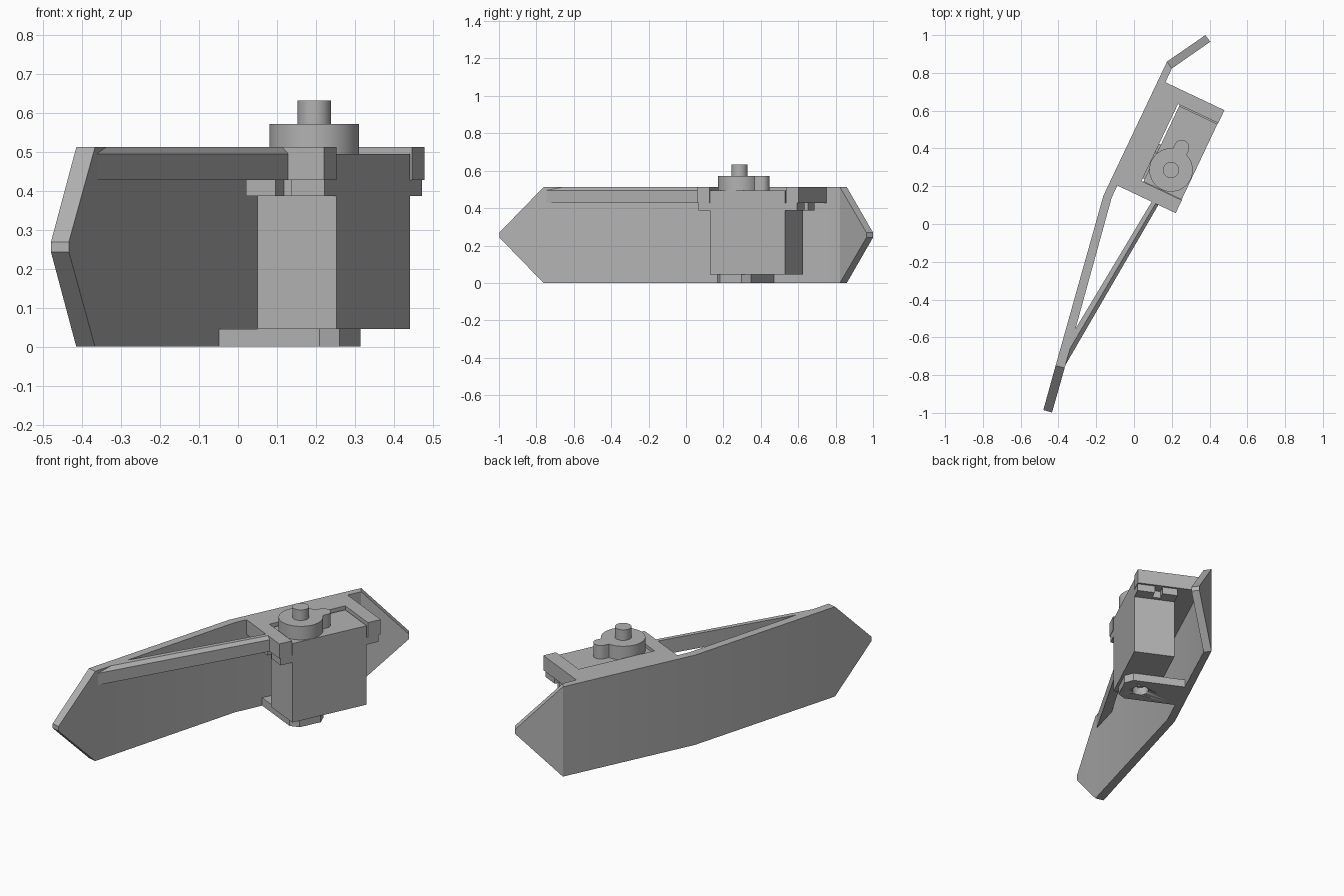
import bpy, bmesh, math
from mathutils import Matrix

default = bpy.data.objects.get("Cube")
if default:
    bpy.data.objects.remove(default)

# Single grey material
grey = bpy.data.materials.new("plain_grey")
grey.use_nodes = True
COLOR = (0.45, 0.45, 0.45, 1)
grey.diffuse_color = COLOR
grey.node_tree.nodes["Principled BSDF"].inputs["Base Color"].default_value = COLOR

# Frame of the motor: origin on the shaft, local x along the mount, local y to the plate
MOTOR = Matrix.Translation((0.196, 0.286, 0)) @ Matrix.Rotation(math.radians(64.66), 4, 'Z')
TOP = 0.512


def loft(name, rings, frame=Matrix()):
    """Join a row of equal closed rings and cap both ends."""
    bm = bmesh.new()
    rows = [[bm.verts.new(p) for p in ring] for ring in rings]
    n = len(rows[0])
    for a, b in zip(rows, rows[1:]):
        for i in range(n):
            j = (i + 1) % n
            bm.faces.new((a[i], a[j], b[j], b[i]))
    bm.faces.new(rows[0][::-1])
    bm.faces.new(rows[-1])
    bmesh.ops.recalc_face_normals(bm, faces=bm.faces)
    mesh = bpy.data.meshes.new(name)
    bm.to_mesh(mesh)
    bm.free()
    mesh.materials.append(grey)
    ob = bpy.data.objects.new(name, mesh)
    bpy.context.collection.objects.link(ob)
    ob.matrix_world = frame
    bpy.ops.object.select_all(action='DESELECT')
    ob.select_set(True)
    bpy.context.view_layer.objects.active = ob
    bpy.ops.object.shade_smooth_by_angle(angle=math.radians(30))
    return ob


def prism(name, outline, z0, z1):
    """Upright prism in the motor frame."""
    return loft(name, [[(x, y, z) for x, y in outline] for z in (z0, z1)], MOTOR)


def arc(x, r, start=0, end=360, steps=48):
    count = steps if end - start >= 360 else steps + 1
    angles = [math.radians(start + (end - start) * i / steps) for i in range(count)]
    return [(x + r * math.cos(a), r * math.sin(a)) for a in angles]


def box(x0, x1, y0, y1):
    return [(x0, y0), (x1, y0), (x1, y1), (x0, y1)]


# Long bent side plate with pointed ends: outer point, inner point, low and high z
stations = [
    ((-0.48, -0.985), (-0.434, -0.998), 0.243, 0.269),
    ((-0.415, -0.75), (-0.367, -0.762), 0, TOP),
    ((-0.162, 0.15), (-0.118, 0.14), 0, TOP),
    ((0.175, 0.86), (0.2, 0.823), 0, TOP),
    ((0.378, 1.0), (0.404, 0.965), 0.243, 0.269),
]
loft("side_plate", [[(*o, lo), (*i, lo), (*i, hi), (*o, hi)]
                    for o, i, lo, hi in stations])

# Brace from the plate to the mount, with a chamfered top edge
braces = [((-0.335, -0.597), (-0.362, -0.745), (-0.345, -0.67)),
          ((0.107, 0.14), (0.14, 0.12), (0.127, 0.13))]
loft("brace_arm", [[(*i, 0.428), (*o, 0.428), (*o, 0.495), (*t, TOP), (*i, TOP)]
                   for i, o, t in braces])

# C-shaped motor mount, open away from the plate
prism("motor_mount", [(-0.196, 0.24), (-0.196, -0.12), (-0.12, -0.12), (-0.12, 0.116),
                      (0.331, 0.116), (0.331, -0.12), (0.407, -0.12), (0.407, 0.24)],
      0.428, TOP)

# Bottom tab with a pivot hole
tab = prism("bottom_tab", [(-0.103, 0.24), (-0.103, -0.063), (-0.066, -0.103),
                           (0.06, -0.103), (0.098, -0.063), (0.098, 0.24)], 0, 0.045)
cutter = prism("pivot_hole_cutter", arc(0, 0.045), -0.1, 0.1)
cutter.hide_render = True
cutter.hide_viewport = True
cut = tab.modifiers.new("pivot_hole", 'BOOLEAN')
cut.operation = 'DIFFERENCE'
cut.object = cutter

# Motor body and its slotted flange
prism("motor_body", box(-0.118, 0.325, -0.118, 0.106), 0.045, 0.495)
for name, base, tip in (("front_flange", -0.11, -0.187), ("rear_flange", 0.315, 0.395)):
    slot = tip + (0.05 if tip < base else -0.05)
    prism(name, [(base, -0.118), (tip, -0.118), (tip, -0.022), (slot, -0.022),
                 (slot, 0.022), (tip, 0.022), (tip, 0.106), (base, 0.106)], 0.387, 0.428)

# Gear housing with a small rounded lobe, and the output shaft
half = math.degrees(math.asin(0.04 / 0.115))
housing = arc(0, 0.115, half, 360 - half) + arc(0.132, 0.04, -90, 90, 16)
prism("gear_housing", housing, 0.49, 0.572)
prism("output_shaft", arc(0, 0.043, steps=32), 0.57, 0.632)
